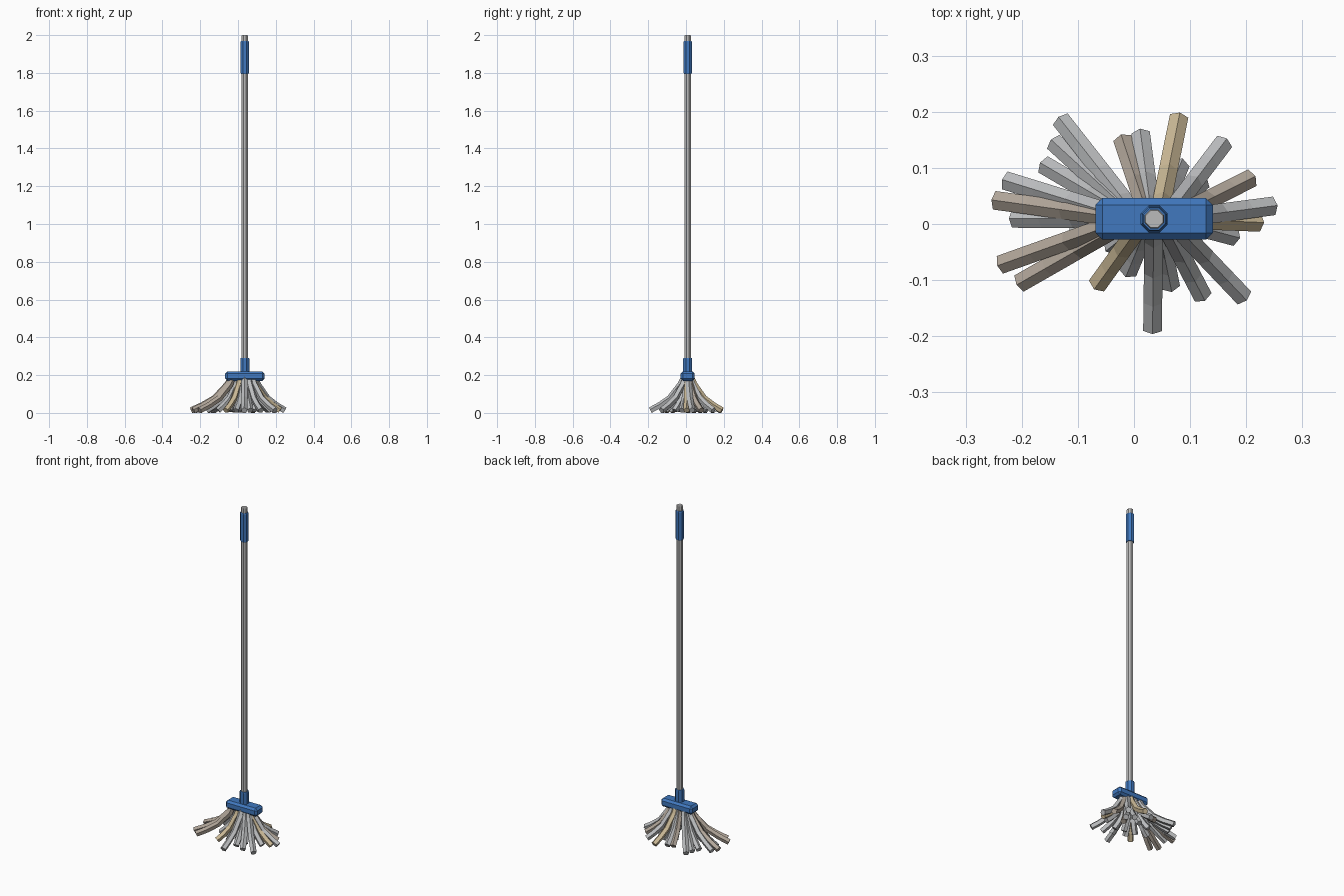
import bpy, bmesh, math
from mathutils import Vector

if "Cube" in bpy.data.objects:
    bpy.data.objects.remove(bpy.data.objects["Cube"])

CX, CY = 0.036, 0.009          # axis of the pole


def material(name, rgb):
    m = bpy.data.materials.new(name)
    m.diffuse_color = (*rgb, 1)
    m.use_nodes = True
    m.node_tree.nodes["Principled BSDF"].inputs["Base Color"].default_value = m.diffuse_color
    return m


BLUE = material("blue plastic", (0.052, 0.19, 0.52))
METAL = material("grey metal", (0.50, 0.50, 0.50))
GREY = material("grey yarn", (0.50, 0.51, 0.52))
TAUPE = material("taupe yarn", (0.44, 0.38, 0.32))
TAN = material("tan yarn", (0.60, 0.49, 0.31))


def finish(bm, name, mat):
    bmesh.ops.recalc_face_normals(bm, faces=bm.faces)
    me = bpy.data.meshes.new(name)
    bm.to_mesh(me)
    bm.free()
    me.materials.append(mat)
    ob = bpy.data.objects.new(name, me)
    bpy.context.collection.objects.link(ob)
    return ob


def bridge(bm, rings):
    for a, b in zip(rings, rings[1:]):
        n = len(a)
        for i in range(n):
            bm.faces.new((a[i], a[(i + 1) % n], b[(i + 1) % n], b[i]))
    bm.faces.new(rings[0][::-1])
    bm.faces.new(rings[-1])


def lathe(name, profile, mat, sides=8):
    """Octagonal part from (radius, z) points around the pole axis."""
    bm = bmesh.new()
    rings = []
    for r, z in profile:
        rings.append([bm.verts.new((CX + r * math.cos(a), CY + r * math.sin(a), z))
                      for a in ((i + 0.5) * math.tau / sides for i in range(sides))])
    bridge(bm, rings)
    return finish(bm, name, mat)


# pole, hand grip and socket
lathe("pole", [(0.0185, 0.20), (0.0185, 1.996), (0.0165, 2.0)], METAL)
lathe("hand_grip", [(0.021, 1.795), (0.0235, 1.80), (0.0235, 1.965), (0.021, 1.97)], BLUE)
lathe("socket", [(0.026, 0.20), (0.026, 0.287), (0.024, 0.291)], BLUE)

# chamfered head block
bm = bmesh.new()
bmesh.ops.create_cube(bm, size=1)
bmesh.ops.scale(bm, vec=(0.209, 0.074, 0.05), verts=bm.verts)
bmesh.ops.translate(bm, vec=(CX, CY, 0.195), verts=bm.verts)
bmesh.ops.bevel(bm, geom=bm.edges[:], offset=0.012, segments=1, affect='EDGES')
finish(bm, "head", BLUE)

# yarn strands: (share of the run outwards, height)
FLARE = [(0.0, 0.195), (0.10, 0.150), (0.42, 0.085), (0.72, 0.048), (1.0, 0.021)]


def strand(name, tx, ty, mat, sides=5, r=0.0175):
    start = Vector((CX + 0.25 * (tx - CX), CY + 0.10 * (ty - CY)))
    tip = Vector((tx, ty))
    pts = [Vector((*start.lerp(tip, s), z)) for s, z in FLARE]
    run = tip - start
    side = Vector((-run.y, run.x, 0)).normalized()
    bm = bmesh.new()
    rings = []
    for i, p in enumerate(pts):
        d = (pts[min(i + 1, len(pts) - 1)] - pts[max(i - 1, 0)]).normalized()
        up = d.cross(side)
        if i == 0:
            rr = r * 0.8
        else:
            rr = r
        # one corner points up, giving a ridge along the strand
        rings.append([bm.verts.new(p + rr * (up * math.cos(a) + side * math.sin(a)))
                      for a in (k * math.tau / sides for k in range(sides))])
    bridge(bm, rings)
    return finish(bm, name, mat)


TIPS = {
    "grey": (GREY, [(-.13, .185), (-.142, .145), (-.16, .105), (-.228, .077), (-.215, .01),
                    (-.105, -.012), (-.01, -.083), (.033, -.188), (.065, -.11),
                    (.122, -.128), (.195, -.13), (.178, -.022), (.247, .032),
                    (.16, .145), (.012, .160), (.12, .075), (.082, .105),
                    (-.05, .06), (.09, -.06), (-.04, -.04), (.02, .07), (.03, -.05)]),
    "taupe": (TAUPE, [(-.247, .042), (-.237, -.072), (-.203, -.105), (.208, .081),
                      (-.02, .150), (.10, .03)]),
    "tan": (TAN, [(-.065, -.108), (.222, .003), (.08, .190)]),
}
for label, (mat, tips) in TIPS.items():
    for i, (x, y) in enumerate(tips):
        strand(f"{label}_strand_{i + 1}", x, y, mat)

# rest the lowest strand on the ground
low = min(v.co.z for o in bpy.data.objects if "strand" in o.name for v in o.data.vertices)
for o in bpy.data.objects:
    if "strand" in o.name:
        for v in o.data.vertices:
            if v.co.z < 0.14:
                v.co.z -= low
